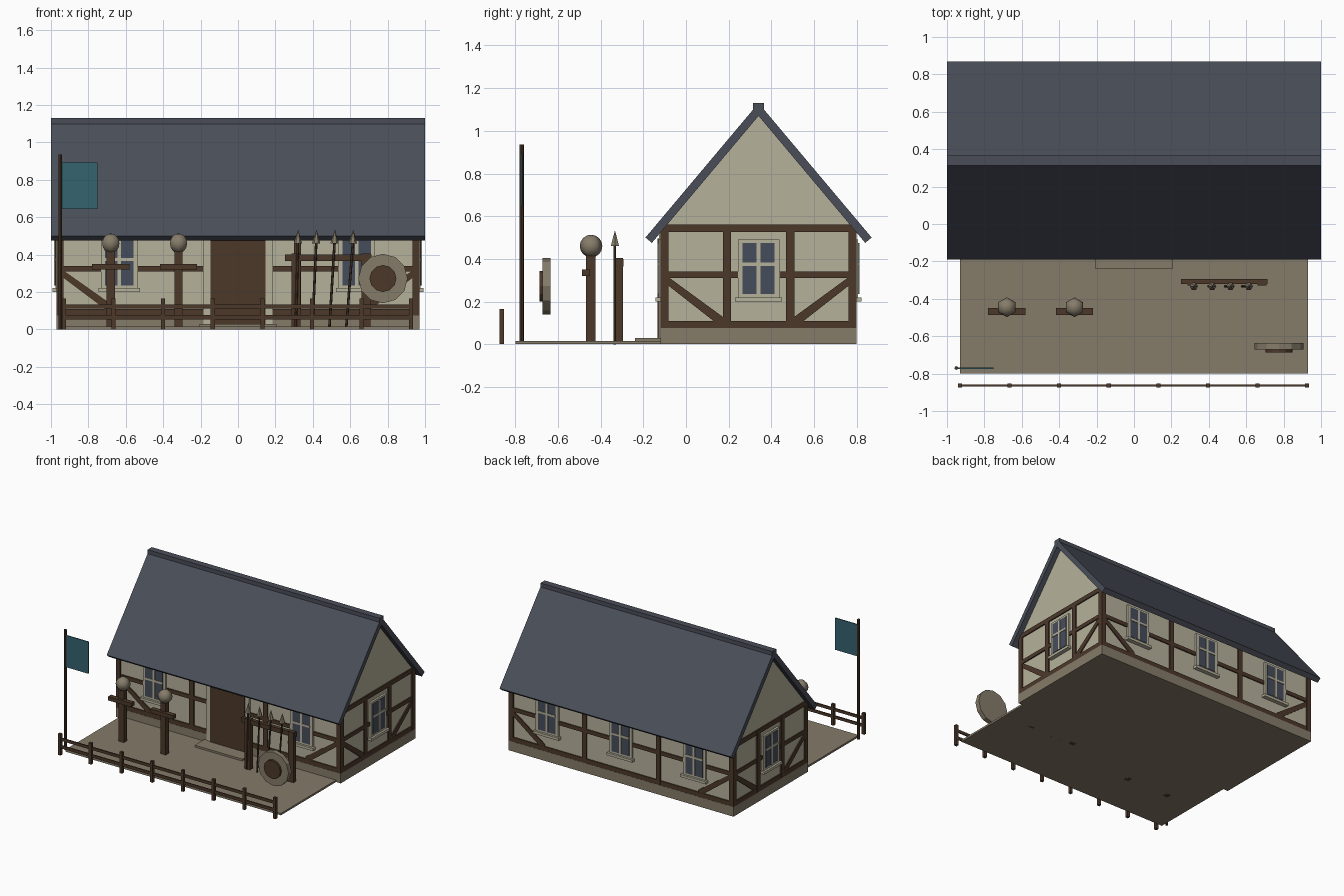
import bpy, bmesh
from math import pi
from mathutils import Vector

cube = bpy.data.objects.get("Cube")
if cube:
    bpy.data.objects.remove(cube, do_unlink=True)


def material(name, rgb):
    m = bpy.data.materials.new(name)
    m.use_nodes = True
    m.diffuse_color = (*rgb, 1)
    m.node_tree.nodes["Principled BSDF"].inputs["Base Color"].default_value = (*rgb, 1)
    return m


PLASTER = material("plaster", (0.47, 0.44, 0.33))
TIMBER = material("dark timber", (0.072, 0.040, 0.023))
STONE = material("stone", (0.235, 0.20, 0.142))
SLATE = material("slate", (0.068, 0.076, 0.098))
GLASS = material("window glass", (0.062, 0.074, 0.105))
TEAL = material("teal cloth", (0.036, 0.125, 0.16))


def finish(name, bm, mat):
    bmesh.ops.recalc_face_normals(bm, faces=bm.faces)
    me = bpy.data.meshes.new(name)
    bm.to_mesh(me)
    bm.free()
    me.materials.append(mat)
    ob = bpy.data.objects.new(name, me)
    bpy.context.collection.objects.link(ob)
    return ob


def prism(name, pts, a, b, frame, mat):
    """Extrude a (u, z) outline from depth a to b along the frame's normal."""
    o, u, n = (Vector(v) for v in frame)
    bm = bmesh.new()
    ends = [[bm.verts.new(o + u * p + n * d + Vector((0, 0, z))) for p, z in pts]
            for d in (a, b)]
    bm.faces.new(ends[0])
    bm.faces.new(ends[1])
    for i in range(len(pts)):
        j = (i + 1) % len(pts)
        bm.faces.new((ends[0][i], ends[0][j], ends[1][j], ends[1][i]))
    return finish(name, bm, mat)


def rect(u0, u1, z0, z1):
    return [(u0, z0), (u1, z0), (u1, z1), (u0, z1)]


WORLD = ((0, 0, 0), (1, 0, 0), (0, 1, 0))
ALONG_X = ((0, 0, 0), (0, 1, 0), (1, 0, 0))


def box(name, x0, x1, y0, y1, z0, z1, mat):
    return prism(name, rect(x0, x1, z0, z1), y0, y1, WORLD, mat)


def rod(name, p, q, r1, r2, sides, mat):
    """Cylinder or cone from p to q."""
    p, q = Vector(p), Vector(q)
    bm = bmesh.new()
    bmesh.ops.create_cone(bm, cap_ends=True, segments=sides, radius1=r1,
                          radius2=r2, depth=(q - p).length)
    ob = finish(name, bm, mat)
    ob.rotation_euler = (q - p).to_track_quat('Z', 'Y').to_euler()
    ob.location = (p + q) / 2
    return ob


# House body
MID = 0.34
box("foundation", -0.97, 0.97, -0.12, 0.80, 0, 0.075, STONE)
prism("plaster_walls", [(-0.11, 0.07), (0.79, 0.07), (0.79, 0.55), (MID, 1.085), (-0.11, 0.55)],
      -0.96, 0.96, ALONG_X, PLASTER)

# Roof slabs and ridge cap
for side, s in (("front", -1), ("back", 1)):
    prism(side + "_roof", [(MID, 1.07), (MID + s * 0.50, 0.475), (MID + s * 0.53, 0.50), (MID, 1.13)],
          -1, 1, ALONG_X, SLATE)
box("ridge_cap", -1, 1, MID - 0.026, MID + 0.026, 1.085, 1.13, SLATE)


# Timber framing and windows, one frame of reference per wall
def brace(name, u, width, s, frame):
    pts = [(u, 0.315), (u, 0.275), (u + s * (width - 0.03), 0.095),
           (u + s * width, 0.095), (u + s * width, 0.125)]
    prism(name, pts, 0, 0.008, frame, TIMBER)


def window(name, u, frame):
    prism(name + "_frame", rect(u - 0.097, u + 0.097, 0.20, 0.49), 0, 0.016, frame, PLASTER)
    prism(name + "_glass", rect(u - 0.075, u + 0.075, 0.235, 0.475), 0, 0.019, frame, GLASS)
    prism(name + "_mullion", rect(u - 0.009, u + 0.009, 0.235, 0.475), 0, 0.023, frame, PLASTER)
    prism(name + "_crossbar", rect(u - 0.075, u + 0.075, 0.367, 0.383), 0, 0.023, frame, PLASTER)
    prism(name + "_sill", rect(u - 0.11, u + 0.11, 0.20, 0.22), 0, 0.032, frame, PLASTER)


WALLS = [
    # name, frame, half width, brace run, window centres
    ("front", ((0, -0.11, 0), (1, 0, 0), (0, -1, 0)), 0.97, 0.27, (-0.635, 0.635)),
    ("back", ((0, 0.79, 0), (1, 0, 0), (0, 1, 0)), 0.97, 0.27, (-0.635, 0, 0.635)),
    ("left", ((0.96, MID, 0), (0, 1, 0), (1, 0, 0)), 0.46, 0.26, (0,)),
    ("right", ((-0.96, MID, 0), (0, 1, 0), (-1, 0, 0)), 0.46, 0.26, (0,)),
]
for name, frame, half, run, windows in WALLS:
    inner = half / 3 - 0.005
    for u in (-half + 0.019, -inner, inner, half - 0.019):
        prism(name + "_post", rect(u - 0.019, u + 0.019, 0.075, 0.55), 0, 0.01, frame, TIMBER)
    for z0, z1 in ((0.075, 0.11), (0.31, 0.34), (0.525, 0.56)):
        prism(name + "_rail", rect(-half, half, z0, z1), 0, 0.009, frame, TIMBER)
    for s in (-1, 1):
        brace(name + "_brace", s * (half - 0.037), run, -s, frame)
    for u in windows:
        window(name + "_window", u, frame)

# Door with surround and step
FRONT = WALLS[0][1]
prism("door_surround", rect(-0.185, 0.185, 0.03, 0.52), 0, 0.016, FRONT, PLASTER)
prism("door", rect(-0.148, 0.148, 0.03, 0.495), 0, 0.023, FRONT, TIMBER)
box("door_step", -0.205, 0.205, -0.24, -0.11, 0, 0.03, STONE)

# Yard and fence
box("yard", -0.93, 0.93, -0.80, -0.10, 0, 0.015, STONE)
for i in range(8):
    x = -0.93 + i * 0.265
    box("fence_post", x - 0.011, x + 0.011, -0.874, -0.852, 0, 0.165, TIMBER)
for z in (0.065, 0.123):
    box("fence_rail", -0.93, 0.925, -0.868, -0.858, z - 0.011, z + 0.011, TIMBER)

# Flag
rod("flag_pole", (-0.95, -0.77, 0), (-0.95, -0.77, 0.935), 0.01, 0.01, 8, TIMBER)
box("flag", -0.942, -0.75, -0.774, -0.766, 0.645, 0.893, TEAL)

# Training dummies
for x in (-0.68, -0.318):
    box("dummy_post", x - 0.022, x + 0.022, -0.468, -0.425, 0, 0.42, TIMBER)
    box("dummy_arms", x - 0.1, x + 0.1, -0.487, -0.45, 0.32, 0.35, TIMBER)
    bm = bmesh.new()
    bmesh.ops.create_uvsphere(bm, u_segments=6, v_segments=8, radius=0.053)
    for f in bm.faces:
        f.smooth = True
    head = finish("dummy_head", bm, STONE)
    head.location = (x, -0.445, 0.46)

# Weapon rack with spears
for x in (0.31, 0.685):
    box("rack_post", x - 0.024, x + 0.024, -0.33, -0.295, 0, 0.405, TIMBER)
box("rack_bar", 0.25, 0.715, -0.322, -0.293, 0.365, 0.40, TIMBER)
for i in range(4):
    top = Vector((0.32 + i * 0.098, -0.333, 0.46))
    foot = Vector((top.x - 0.012 - i * 0.008, -0.333, 0.0))
    rod("spear_shaft", foot, top, 0.007, 0.007, 6, TIMBER)
    rod("spear_tip", top, top + Vector((0.002, 0, 0.075)), 0.022, 0, 6, STONE)

# Round shield with boss
rod("shield", (0.775, -0.635, 0.272), (0.775, -0.672, 0.272), 0.132, 0.132, 12, STONE)
rod("shield_boss", (0.775, -0.66, 0.272), (0.775, -0.687, 0.272), 0.072, 0.072, 12, TIMBER)
